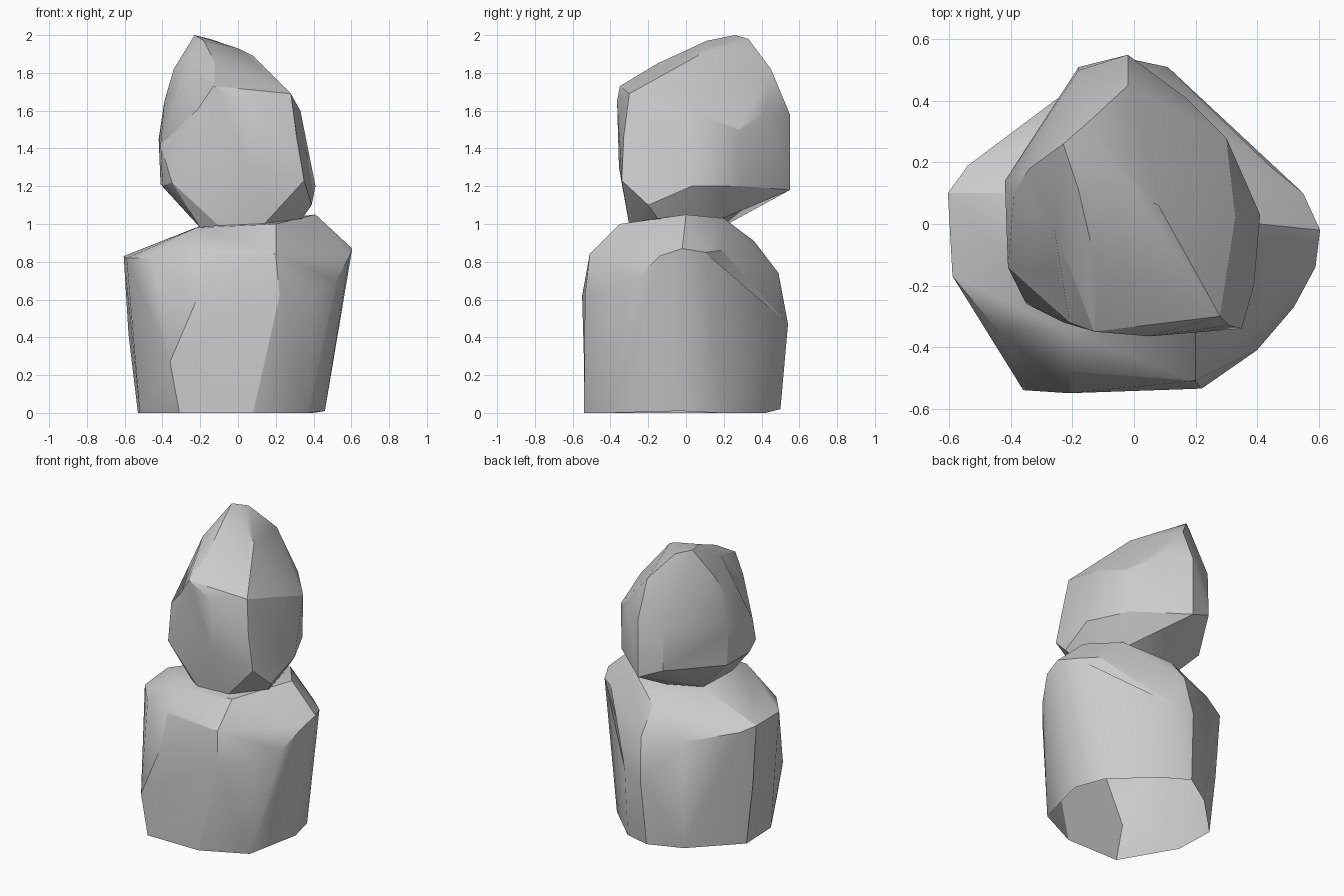
import bpy, bmesh, math
from mathutils import Vector

if "Cube" in bpy.data.objects:
    bpy.data.objects.remove(bpy.data.objects["Cube"])


def faceted_stone(name, rings, dents=(), open_base=False):
    """Wrap a flat-faceted skin around a few corner rings, base to crown."""
    bm = bmesh.new()
    for ring in rings:
        for corner in ring:
            bm.verts.new(corner)
    hull = bmesh.ops.convex_hull(bm, input=bm.verts[:])
    junk = {v for v in hull["geom_interior"] + hull["geom_unused"]
            if isinstance(v, bmesh.types.BMVert)}
    bmesh.ops.delete(bm, geom=list(junk), context='VERTS')
    # press hollows into the nearest facets
    for dent in dents:
        spot = Vector(dent)
        face = min(bm.faces, key=lambda f: (f.calc_center_median() - spot).length)
        poked = bmesh.ops.poke(bm, faces=[face])
        poked["verts"][0].co = spot
    # the bottom of a standing stone is left open
    if open_base:
        bm.normal_update()
        base = [f for f in bm.faces
                if f.normal.z < -0.9 and f.calc_center_median().z < 0.05]
        bmesh.ops.delete(bm, geom=base, context='FACES')
    # merge nearly coplanar triangles into broad chiselled facets
    bmesh.ops.dissolve_limit(bm, angle_limit=math.radians(4),
                             verts=bm.verts[:], edges=bm.edges[:])
    bmesh.ops.recalc_face_normals(bm, faces=bm.faces[:])
    mesh = bpy.data.meshes.new(name)
    bm.to_mesh(mesh)
    bm.free()
    obj = bpy.data.objects.new(name, mesh)
    bpy.context.collection.objects.link(obj)
    bpy.ops.object.select_all(action='DESELECT')
    obj.select_set(True)
    bpy.context.view_layer.objects.active = obj
    bpy.ops.object.shade_smooth_by_angle(angle=math.radians(25))
    return obj


# Wide lower stone: base, belly, shoulder and top
faceted_stone("lower_stone", [
    [(-.31, -.54, 0), (.08, -.54, 0), (.37, -.4, 0), (.46, -.03, .01), (.4, .18, 0),
     (.15, .42, 0), (-.05, .5, .02), (-.25, .38, 0), (-.53, .1, 0), (-.52, -.18, 0)],
    [(-.36, -.54, .27), (-.21, -.55, .62), (.22, -.535, .62), (.4, -.41, .64),
     (.52, -.27, .7), (.11, .51, .5), (-.03, .54, .47), (-.58, .1, .42)],
    [(-.605, .1, .83), (-.59, -.17, .82), (-.45, -.34, .82), (-.2, -.48, .85),
     (.2, -.51, .84), (.59, -.14, .83), (.605, -.02, .87), (.55, .1, .85),
     (.44, .19, .86), (0, .49, .74), (-.26, .4, .74), (-.54, .19, .8)],
    [(-.22, -.35, .98), (.2, -.35, 1), (.41, 0, 1.05), (.26, .2, 1.03),
     (0, .36, .91), (-.2, .1, .99)],
], dents=[(.29, .29, .6)], open_base=True)

# Tall upper stone leaning back: foot, belly, brow and crown
faceted_stone("upper_stone", [
    [(-.2, -.22, .98), (-.1, -.3, .99), (.13, -.3, .99), (.34, -.15, 1.03),
     (.25, .12, 1), (0, .22, 1), (-.2, .1, .99)],
    [(-.35, -.26, 1.22), (.35, -.34, 1.23), (.05, -.355, 1.3), (.39, -.2, 1.1),
     (.41, .03, 1.2), (.28, .3, 1.2), (-.02, .55, 1.18), (-.18, .51, 1.25),
     (-.41, .14, 1.21), (-.4, -.12, 1.2)],
    [(-.23, -.32, 1.47), (.31, -.33, 1.46), (.37, 0, 1.36), (.3, .28, 1.5),
     (-.02, .55, 1.58), (-.18, .5, 1.55), (-.42, .14, 1.45), (-.41, -.14, 1.42)],
    [(-.21, -.32, 1.61), (-.13, -.35, 1.73), (.05, -.365, 1.65), (.28, -.3, 1.69),
     (.33, .02, 1.6), (.17, .41, 1.58), (-.39, .1, 1.65)],
    [(-.12, -.15, 1.85), (-.26, -.01, 1.87), (.08, .06, 1.89), (0, .1, 1.93),
     (-.18, .11, 1.97), (-.34, .18, 1.82), (-.23, .26, 2), (-.15, .33, 1.98),
     (-.02, .45, 1.82)],
], dents=[(-.25, -.15, 1.66)])
